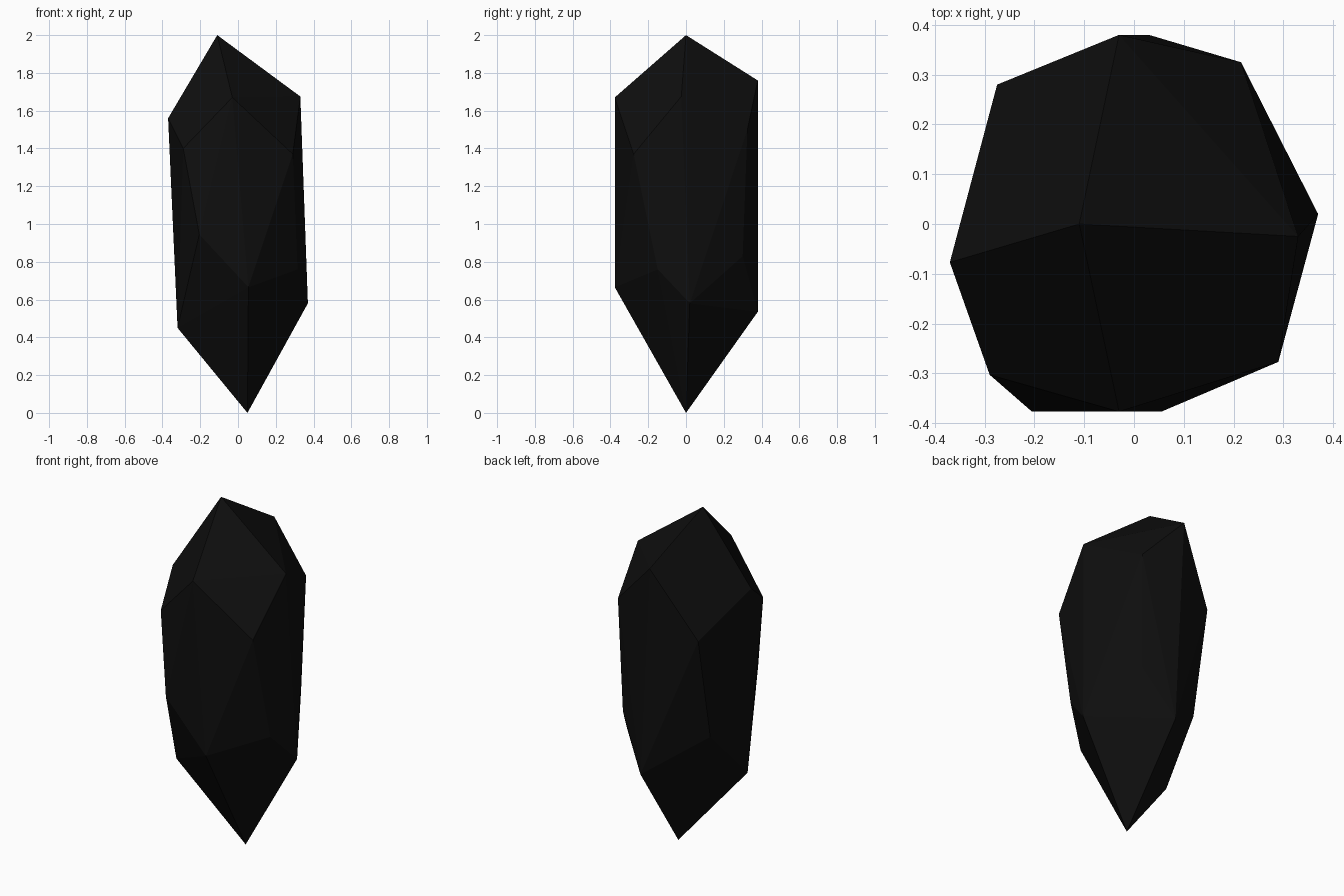
import bpy
import bmesh

cube = bpy.data.objects.get("Cube")
if cube:
    bpy.data.objects.remove(cube, do_unlink=True)

# Near-black stone
stone = bpy.data.materials.new("black_stone")
stone.use_nodes = True
color = (0.0045, 0.0045, 0.0045, 1)
stone.diffuse_color = color
stone.node_tree.nodes["Principled BSDF"].inputs["Base Color"].default_value = color

# Corner rings of the irregular crystal, from the tip down to the point
tip = [(-0.11, 0, 2)]
crown = [(0.33, -0.025, 1.675), (-0.03, 0.38, 1.76), (-0.37, -0.077, 1.56), (-0.03, -0.377, 1.67)]
shoulder = [(0.215, 0.325, 1.5), (-0.275, 0.28, 1.36), (-0.29, -0.303, 1.4), (0.29, -0.277, 1.37)]
waist = [(0.2, 0.3, 0.83), (-0.274, 0.166, 0.755), (-0.205, -0.377, 0.945), (0.315, -0.15, 0.76)]
base = [(0.37, 0.02, 0.58), (0.03, 0.38, 0.535), (-0.32, -0.115, 0.45), (0.055, -0.377, 0.665)]
point = [(0.05, 0, 0)]

# Wrap the corners in flat facets
bm = bmesh.new()
for ring in (tip, crown, shoulder, waist, base, point):
    for corner in ring:
        bm.verts.new(corner)
bmesh.ops.convex_hull(bm, input=bm.verts[:])
bmesh.ops.recalc_face_normals(bm, faces=bm.faces[:])
for face in bm.faces:
    face.smooth = False

mesh = bpy.data.meshes.new("crystal")
bm.to_mesh(mesh)
bm.free()
mesh.materials.append(stone)
crystal = bpy.data.objects.new("crystal", mesh)
bpy.context.collection.objects.link(crystal)
